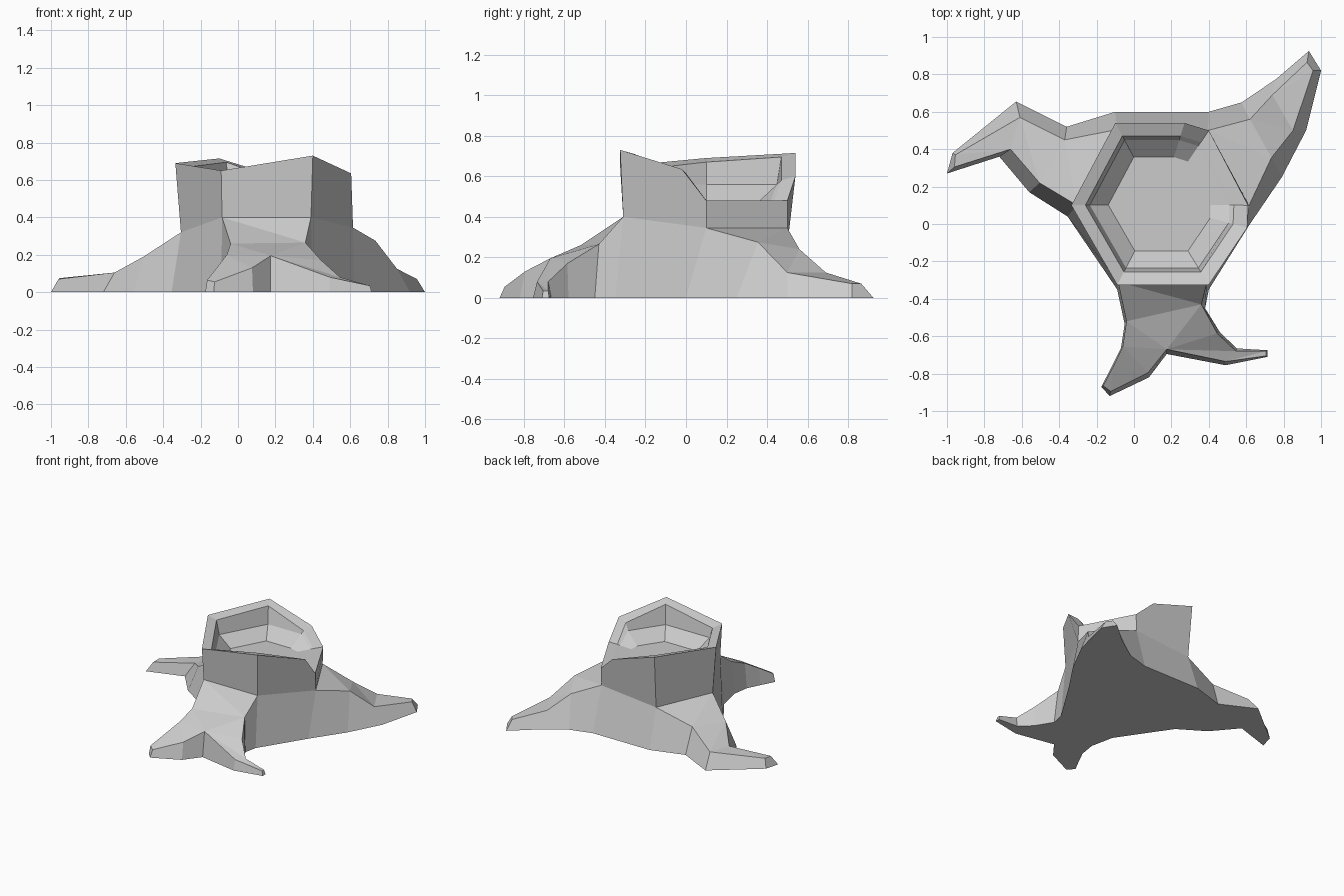
import bpy, bmesh

if "Cube" in bpy.data.objects:
    bpy.data.objects.remove(bpy.data.objects["Cube"])


class Builder:
    """Collects welded flat faces and turns them into one object."""
    def __init__(self, name):
        self.name, self.bm, self.cache = name, bmesh.new(), {}

    def vert(self, p):
        p = tuple(p) if len(p) == 3 else (p[0], p[1], 0.0)
        if p not in self.cache:
            self.cache[p] = self.bm.verts.new(p)
        return self.cache[p]

    def face(self, *pts):
        vs = list(dict.fromkeys(self.vert(p) for p in pts))
        if len(vs) > 2 and not self.bm.faces.get(vs):
            self.bm.faces.new(vs)

    def loft(self, sections, fork=False):
        """Sections are (left ground, left top, right top, right ground)."""
        for i, (a, b) in enumerate(zip(sections, sections[1:])):
            self.face(a[0], a[1], b[1], b[0])
            # split the ridge skin so it stays flat-faced
            self.face(a[1], a[2], b[2])
            self.face(a[1], b[2], b[1])
            if not (fork and i == 0):
                self.face(a[2], a[3], b[3], b[2])
            self.face(a[3], a[0], b[0], b[3])
        self.face(*sections[-1])

    def finish(self):
        bmesh.ops.recalc_face_normals(self.bm, faces=self.bm.faces)
        me = bpy.data.meshes.new(self.name)
        self.bm.to_mesh(me)
        self.bm.free()
        ob = bpy.data.objects.new(self.name, me)
        bpy.context.collection.objects.link(ob)
        return ob


# Hexagonal collar where trunk meets roots (top) and its footprint (ground)
FL, FR = (-.085, -.31, .40), (.39, -.31, .40)
R, BR = (.615, .10, .345), (.395, .50, .345)
BL, L = (-.09, .505, .30), (-.305, .10, .32)
gFL, gFR, gR = (-.09, -.35), (.40, -.35), (.62, 0)
gBR, gBL, gL = (.40, .60), (-.10, .60), (-.355, .04)

# Roots
roots = Builder("roots")
roots.loft([  # back right root
    (gBR, BR, R, gR),
    ((.575, .65), (.62, .56, .24), (.735, .355, .275), (.79, .25)),
    ((.76, .775), (.74, .69, .125), (.85, .50, .125), (.92, .50)),
    ((.935, .925), (.925, .865, .07), (.957, .82, .07), (1.0, .82))])
roots.loft([  # left root
    (gL, L, BL, gBL),
    ((-.56, .17), (-.505, .22, .19), (-.37, .45, .20), (-.36, .52)),
    ((-.72, .36), (-.66, .40, .105), (-.61, .57, .11), (-.63, .655)),
    ((-1.0, .27), (-.96, .305, .07), (-.955, .37, .075), (-.97, .38))])

# Front root splits in two at the crotch
neck_l = ((-.05, -.535), (-.04, -.52, .26))
neck_r = ((.36, -.43, .265), (.38, -.45))
crotch_top, crotch_low = (.175, -.67, .195), (.175, -.695)
roots.loft([(gFL, FL, FR, gFR), neck_l + neck_r])
roots.loft([
    neck_l + neck_r,
    ((-.07, -.665), (-.06, -.655, .20), crotch_top, crotch_low),
    ((-.175, -.87), (-.165, -.865, .065), (-.125, -.895, .055), (-.13, -.92)),
][:2], fork=True)
roots.loft([
    ((-.07, -.665), (-.06, -.655, .20), crotch_top, crotch_low),
    ((-.12, -.765), (-.11, -.76, .135), (.075, -.795, .13), (.08, -.82)),
    ((-.175, -.87), (-.165, -.865, .065), (-.125, -.895, .055), (-.13, -.92))])
roots.loft([
    (crotch_low, crotch_top) + neck_r,
    (crotch_low, crotch_top, (.445, -.585, .17), (.46, -.58)),
    ((.49, -.755), (.49, -.735, .08), (.545, -.68, .08), (.55, -.665)),
    ((.715, -.71), (.705, -.705, .035), (.705, -.68, .035), (.715, -.675))])
# The neck and fork seams are interior: drop those faces
for f in [f for f in roots.bm.faces if all(len(e.link_faces) > 2 for e in f.edges)]:
    roots.bm.faces.remove(f)
# Flared sides between the roots, and the underside
for a, b, gb, ga in ((FL, L, gL, gFL), (R, FR, gFR, gR), (BL, BR, gBR, gBL)):
    roots.face(a, b, gb, ga)
roots.face(gFL, gFR, gR, gBR, gBL, gL)
roots.finish()

# Trunk: uneven rim with one side broken low
rim = [(-.09, -.325, .65), (.40, -.325, .73), (.605, -.02, .635), (.61, .10, .48),
       (.40, .50, .48), (.27, .54, .60), (-.10, .54, .715), (-.335, .10, .69)]
trunk = Builder("trunk")
trunk.face(FL, FR, rim[1], rim[0])
trunk.face(FR, R, rim[3], rim[2], rim[1])
trunk.face(R, BR, rim[4], rim[3])
trunk.face(BR, BL, rim[6], rim[5], rim[4])
trunk.face(BL, L, rim[7], rim[6])
trunk.face(L, FL, rim[0], rim[7])

# Rim thickness and hollow
cx, cy = .135, .105


def ring(s, height):
    return [(cx + (x - cx) * s, cy + (y - cy) * s, height(z)) for x, y, z in rim]


rings = [rim,
         ring(.84, lambda z: max(z - .02, .48)),
         ring(.79, lambda z: .56 if z > .5 else .478),
         ring(.58, lambda z: .475)]
for lo, hi in zip(rings, rings[1:]):
    for i in range(8):
        j = (i + 1) % 8
        trunk.face(lo[i], lo[j], hi[j], hi[i])
trunk.face(*rings[-1])
trunk.finish()
